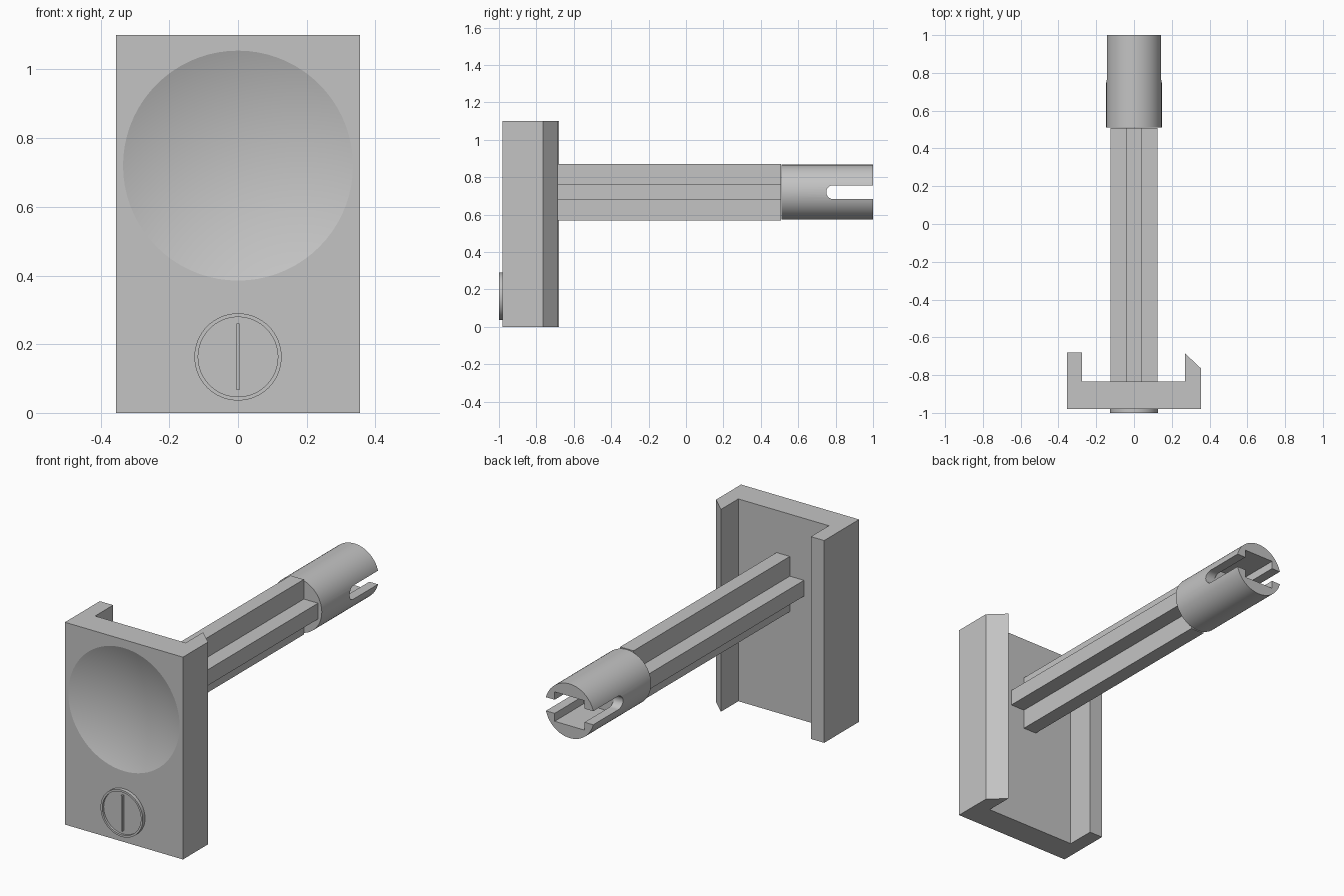
import bpy, bmesh, math
from mathutils import Matrix, Vector

if "Cube" in bpy.data.objects:
    bpy.data.objects.remove(bpy.data.objects["Cube"])

grey = bpy.data.materials.new("plain grey")
grey.use_nodes = True
COLOUR = (0.55, 0.55, 0.55, 1)
grey.diffuse_color = COLOUR
grey.node_tree.nodes["Principled BSDF"].inputs["Base Color"].default_value = COLOUR
AXIS_Z = 0.72  # height of the rod and thumb dish


def finish(name, bm):
    bmesh.ops.recalc_face_normals(bm, faces=bm.faces)
    mesh = bpy.data.meshes.new(name)
    bm.to_mesh(mesh)
    bm.free()
    mesh.materials.append(grey)
    ob = bpy.data.objects.new(name, mesh)
    bpy.context.collection.objects.link(ob)
    return ob


def prism(name, points, axis, start, end):
    """Extrude a closed outline along 'y' (points are x,z), 'z' (x,y) or 'x' (y,z)."""
    def place(a, b):
        return {"y": (a, start, b), "z": (a, b, start), "x": (start, a, b)}[axis]
    bm = bmesh.new()
    face = bm.faces.new([bm.verts.new(place(a, b)) for a, b in points])
    moved = bmesh.ops.extrude_face_region(bm, geom=[face])["geom"]
    step = Vector([(end - start) * (axis == k) for k in "xyz"])
    bmesh.ops.translate(bm, vec=step, verts=[v for v in moved if isinstance(v, bmesh.types.BMVert)])
    return finish(name, bm)


def box(name, hx, z0, z1, y0, y1):
    return prism(name, [(-hx, z0), (hx, z0), (hx, z1), (-hx, z1)], "y", y0, y1)


def circle(r, cz, n=64):
    return [(r * math.cos(2 * math.pi * i / n), cz + r * math.sin(2 * math.pi * i / n)) for i in range(n)]


def cut(target, cutter):
    mod = target.modifiers.new("cut", "BOOLEAN")
    mod.operation, mod.solver, mod.object = "DIFFERENCE", "EXACT", cutter
    cutter.hide_render = True
    bpy.context.view_layer.objects.active = target
    bpy.ops.object.modifier_apply(modifier=mod.name)
    bpy.data.objects.remove(cutter)


def smooth(ob, degrees):
    bpy.ops.object.select_all(action="DESELECT")
    ob.select_set(True)
    bpy.context.view_layer.objects.active = ob
    bpy.ops.object.shade_smooth_by_angle(angle=math.radians(degrees))


# Front plate with a square hook on one edge and a chamfered one on the other
plate = prism("face_plate", [(-0.355, -0.98), (0.355, -0.98), (0.355, -0.765), (0.27, -0.685),
                             (0.27, -0.835), (-0.275, -0.835), (-0.275, -0.68), (-0.355, -0.68)],
              "z", 0, 1.1)

# Shallow spherical thumb dish
rim, depth = 0.335, 0.06
radius = (rim ** 2 + depth ** 2) / (2 * depth)
bm = bmesh.new()
bmesh.ops.create_uvsphere(bm, u_segments=72, v_segments=120, radius=radius,
                          matrix=Matrix.Translation((0, -0.98 + depth - radius, AXIS_Z))
                          @ Matrix.Rotation(math.pi / 2, 4, "X"))
cut(plate, finish("dish_cutter", bm))
smooth(plate, 10)

# Round badge: raised rim, lower disc and a raised bar
badge = prism("badge", circle(0.127, 0.163), "y", -1.0, -0.97)
cut(badge, prism("badge_cutter", circle(0.116, 0.163), "y", -1.1, -0.988))
smooth(badge, 30)
box("badge_bar", 0.005, 0.066, 0.26, -1.0, -0.98)

# Cross-shaped rod
box("rod_upright_rib", 0.04, AXIS_Z - 0.15, AXIS_Z + 0.15, -0.85, 0.508)
box("rod_flat_rib", 0.125, AXIS_Z - 0.043, AXIS_Z + 0.043, -0.85, 0.509)

# Round tip with a side slot and a square socket
tip = prism("rod_tip", circle(0.147, AXIS_Z), "y", 0.51, 1.0)
half = 0.037
arc = [math.pi / 2 + math.pi * i / 16 for i in range(17)]
slot = [(0.787 + half * math.cos(a), AXIS_Z + half * math.sin(a)) for a in arc]
slot += [(1.1, AXIS_Z - half), (1.1, AXIS_Z + half)]
cut(tip, prism("slot_cutter", slot, "x", -0.3, 0.3))
cut(tip, box("socket_cutter", 0.09, AXIS_Z - 0.08, AXIS_Z + 0.08, 0.75, 1.1))
smooth(tip, 30)
